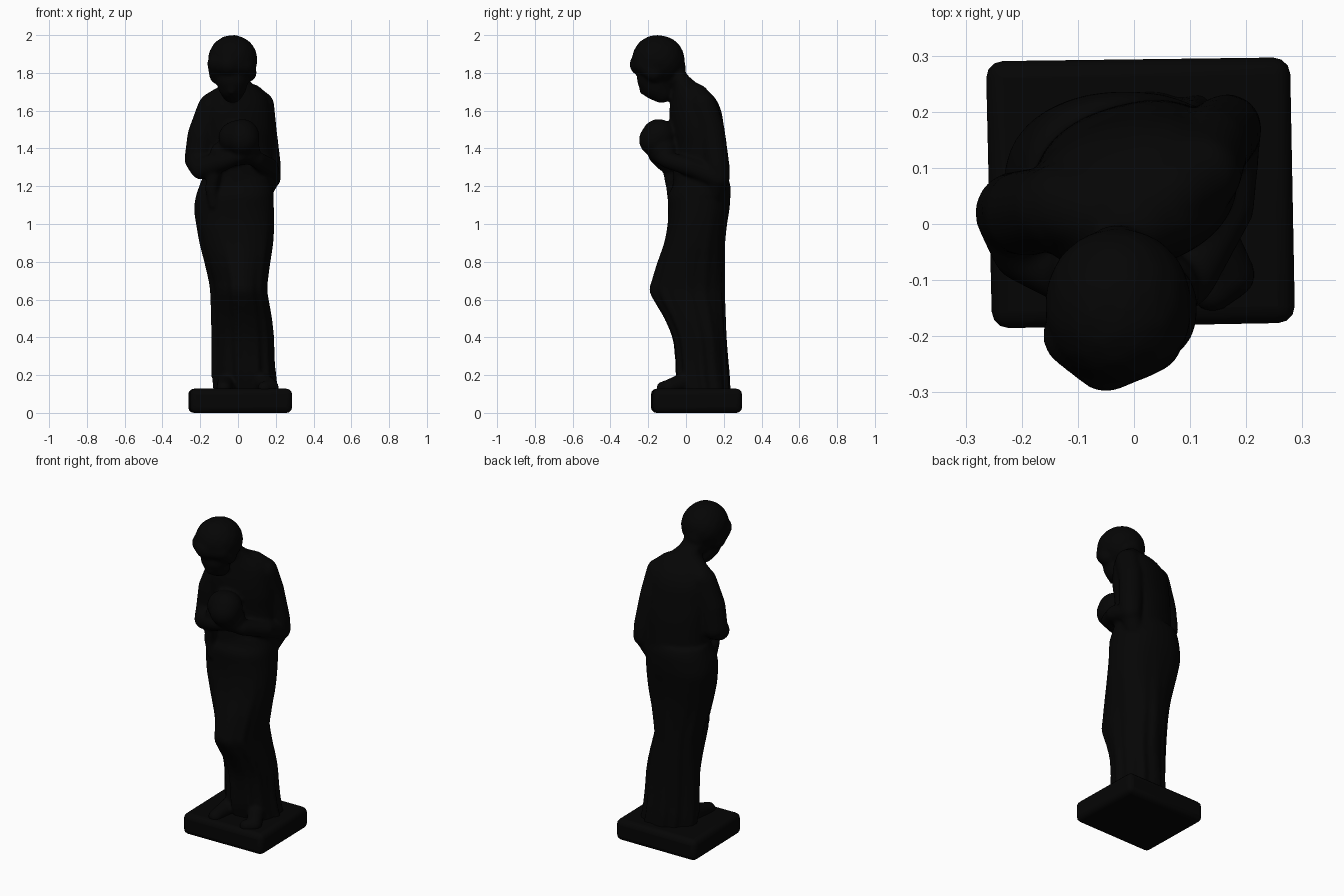
import bpy, bmesh
from math import sin, cos, pi, sqrt, copysign
from mathutils import Vector

parts = []

# Near-black cast finish
black = bpy.data.materials.new("black_finish")
black.diffuse_color = (0.0015, 0.0015, 0.0015, 1)


def make(name, bm, keep=True):
    bmesh.ops.recalc_face_normals(bm, faces=bm.faces)
    me = bpy.data.meshes.new(name)
    bm.to_mesh(me)
    bm.free()
    me.materials.append(black)
    ob = bpy.data.objects.new(name, me)
    bpy.context.collection.objects.link(ob)
    if keep:
        parts.append(ob)
    return ob


def ball(c, r, n=110):
    for i in range(n):
        z = 1 - 2 * (i + 0.5) / n
        a = i * pi * (3 - sqrt(5))
        s = sqrt(1 - z * z)
        yield Vector(c) + r * Vector((s * cos(a), s * sin(a), z))


def limb(name, *joints):
    """Tapered rounded limb through (x, y, z, radius) joints."""
    for a, b in zip(joints, joints[1:]):
        bm = bmesh.new()
        for j in (a, b):
            for p in ball(j[:3], j[3]):
                bm.verts.new(p)
        bmesh.ops.convex_hull(bm, input=bm.verts[:])
        bmesh.ops.delete(bm, geom=[v for v in bm.verts if not v.link_faces], context='VERTS')
        make(name, bm)


def smooth_rings(rings, steps=4):
    """Catmull-Rom curve through the section sizes."""
    r = [Vector(q) for q in rings]
    out = []
    for i in range(len(r) - 1):
        a, b, c, d = r[max(i - 1, 0)], r[i], r[i + 1], r[min(i + 2, len(r) - 1)]
        for k in range(steps):
            t = k / steps
            out.append(0.5 * (2 * b + (c - a) * t + (2 * a - 5 * b + 4 * c - d) * t * t
                              + (3 * b - a - 3 * c + d) * t ** 3))
    return out + [r[-1]]


def loft(name, rings, fold=0.0, yaw=0.0, n=96, power=0.88):
    """Stack of rounded sections (z, x0, x1, y0, y1), with soft vertical folds."""
    bm = bmesh.new()
    loops = []
    for z, x0, x1, y0, y1 in smooth_rings(rings):
        cx, cy, rx, ry = (x0 + x1) / 2, (y0 + y1) / 2, (x1 - x0) / 2, (y1 - y0) / 2
        leg = min(1, max(0, (0.98 - z) / 0.28))    # below the hips the near side narrows
        loop = []
        for i in range(n):
            t = 2 * pi * i / n
            c, s = cos(t), sin(t)
            f = 1 + fold * max(0, 1.1 - z) * (cos(11 * t + 2 * z) + 0.6 * cos(17 * t - z) - 0.5)
            p = power + (0.42 * leg * min(1, -2 * c) if c < 0 else 0)
            x = f * rx * copysign(abs(c) ** p, c)
            y = f * ry * copysign(abs(s) ** p, s)
            if c < 0:
                y += leg * max(0, 0.085 - cy) * c * c
            loop.append(bm.verts.new((cx + x * cos(yaw) - y * sin(yaw),
                                      cy + x * sin(yaw) + y * cos(yaw), z)))
        loops.append(loop)
    for a, b in zip(loops, loops[1:]):
        for i in range(n):
            bm.faces.new((a[i], a[(i + 1) % n], b[(i + 1) % n], b[i]))
    bm.faces.new(loops[0][::-1])
    bm.faces.new(loops[-1])
    make(name, bm)


# Long gown with the bent knee pushing forward
loft("gown", [
    (0.10, -0.13, 0.212, -0.03, 0.238), (0.20, -0.14, 0.197, -0.055, 0.232),
    (0.30, -0.14, 0.19, -0.06, 0.222), (0.40, -0.142, 0.188, -0.075, 0.214),
    (0.50, -0.144, 0.178, -0.118, 0.209), (0.58, -0.146, 0.165, -0.165, 0.206),
    (0.645, -0.149, 0.155, -0.196, 0.204), (0.70, -0.157, 0.158, -0.184, 0.204),
    (0.80, -0.18, 0.172, -0.152, 0.204), (0.90, -0.205, 0.187, -0.117, 0.206),
    (1.00, -0.222, 0.192, -0.098, 0.217), (1.08, -0.232, 0.19, -0.095, 0.23),
    (1.15, -0.222, 0.186, -0.095, 0.235), (1.20, -0.205, 0.18, -0.07, 0.235),
    (1.24, -0.19, 0.17, -0.06, 0.225)], fold=0.045)

# Torso, turned so the near shoulder comes forward
loft("torso", [
    (1.15, -0.19, 0.19, -0.07, 0.215), (1.25, -0.18, 0.18, -0.06, 0.215),
    (1.40, -0.18, 0.18, -0.06, 0.21), (1.50, -0.185, 0.185, -0.075, 0.195),
    (1.60, -0.18, 0.175, -0.08, 0.178), (1.67, -0.145, 0.155, -0.07, 0.145),
    (1.72, -0.10, 0.105, -0.065, 0.09), (1.75, -0.075, 0.07, -0.07, 0.05),
    (1.79, -0.08, 0.045, -0.09, 0.005), (1.83, -0.08, 0.04, -0.12, -0.015)], yaw=0.28)
limb("shoulder_slope", (-0.13, 0.035, 1.625, 0.075), (-0.02, 0.0, 1.70, 0.065),
     (0.07, 0.055, 1.675, 0.068), (0.12, 0.09, 1.63, 0.07))

# Arms folded round the child
limb("near_arm", (-0.14, 0.03, 1.615, 0.075), (-0.19, 0.02, 1.47, 0.078),
     (-0.21, 0.02, 1.345, 0.074), (-0.195, -0.045, 1.295, 0.06),
     (-0.08, -0.115, 1.33, 0.05), (0.01, -0.165, 1.36, 0.035))
limb("far_arm", (0.12, 0.09, 1.63, 0.072), (0.135, 0.135, 1.50, 0.07),
     (0.162, 0.165, 1.31, 0.066), (0.168, 0.172, 1.245, 0.06), (0.165, 0.03, 1.30, 0.05),
     (0.10, -0.10, 1.34, 0.045), (0.03, -0.17, 1.38, 0.035))
limb("elbow_drape", (0.16, 0.165, 1.235, 0.058), (0.13, 0.15, 1.17, 0.055))

# Child held at the chest
limb("child_head", (-0.015, -0.125, 1.455, 0.09), (0.022, -0.145, 1.465, 0.092),
     (0.025, -0.162, 1.445, 0.088))
limb("child_body", (0.04, -0.12, 1.39, 0.078), (-0.08, -0.08, 1.37, 0.07))

# Cloth hanging at the hip
limb("hanging_cloth", (-0.12, -0.09, 1.29, 0.035), (-0.14, -0.07, 1.19, 0.035),
     (-0.13, -0.07, 1.10, 0.025))

# Bowed head, hair roll and face
limb("head", (-0.028, -0.155, 1.87, 0.132), (-0.028, -0.137, 1.868, 0.131))
limb("hair_roll", (0.05, -0.17, 1.80, 0.05), (0.03, -0.21, 1.84, 0.056),
     (-0.05, -0.24, 1.845, 0.06), (-0.105, -0.2, 1.85, 0.058),
     (-0.10, -0.15, 1.79, 0.053))
limb("nape_hair", (-0.03, -0.065, 1.83, 0.065), (-0.03, -0.075, 1.78, 0.065))
limb("face", (-0.03, -0.175, 1.77, 0.086), (-0.03, -0.165, 1.735, 0.078),
     (-0.03, -0.13, 1.695, 0.056))
limb("nose", (-0.033, -0.235, 1.75, 0.018), (-0.034, -0.225, 1.705, 0.022))

# Feet showing under the hem
limb("near_foot", (-0.06, 0.03, 0.16, 0.05), (-0.075, -0.115, 0.13, 0.04))
limb("far_foot", (0.125, 0.0, 0.17, 0.05), (0.175, -0.09, 0.135, 0.042),
     (0.14, -0.12, 0.13, 0.038))

# Fuse the carved parts into one smooth figure
bpy.ops.object.select_all(action='DESELECT')
for ob in parts:
    ob.select_set(True)
bpy.context.view_layer.objects.active = parts[0]
bpy.ops.object.join()
figure = bpy.context.view_layer.objects.active
figure.name = "draped_figure"
rm = figure.modifiers.new("fuse", 'REMESH')
rm.mode = 'VOXEL'
rm.voxel_size = 0.010
rm.use_smooth_shade = True
sm = figure.modifiers.new("soften", 'SMOOTH')
sm.factor = 0.5
sm.iterations = 6

# Plinth, a slightly uneven rounded block
bm = bmesh.new()
for x, y in ((-0.264, 0.290), (0.278, 0.297), (0.287, -0.176), (-0.253, -0.186)):
    for z in (0.0, 0.128):
        bm.verts.new((x, y, z))
bmesh.ops.convex_hull(bm, input=bm.verts[:])
bmesh.ops.dissolve_limit(bm, angle_limit=0.05, verts=bm.verts[:], edges=bm.edges[:])
plinth = make("plinth", bm, keep=False)
bv = plinth.modifiers.new("worn_edges", 'BEVEL')
bv.width = 0.03
bv.segments = 3
bpy.ops.object.select_all(action='DESELECT')
plinth.select_set(True)
bpy.context.view_layer.objects.active = plinth
bpy.ops.object.shade_smooth_by_angle(angle=0.7)
